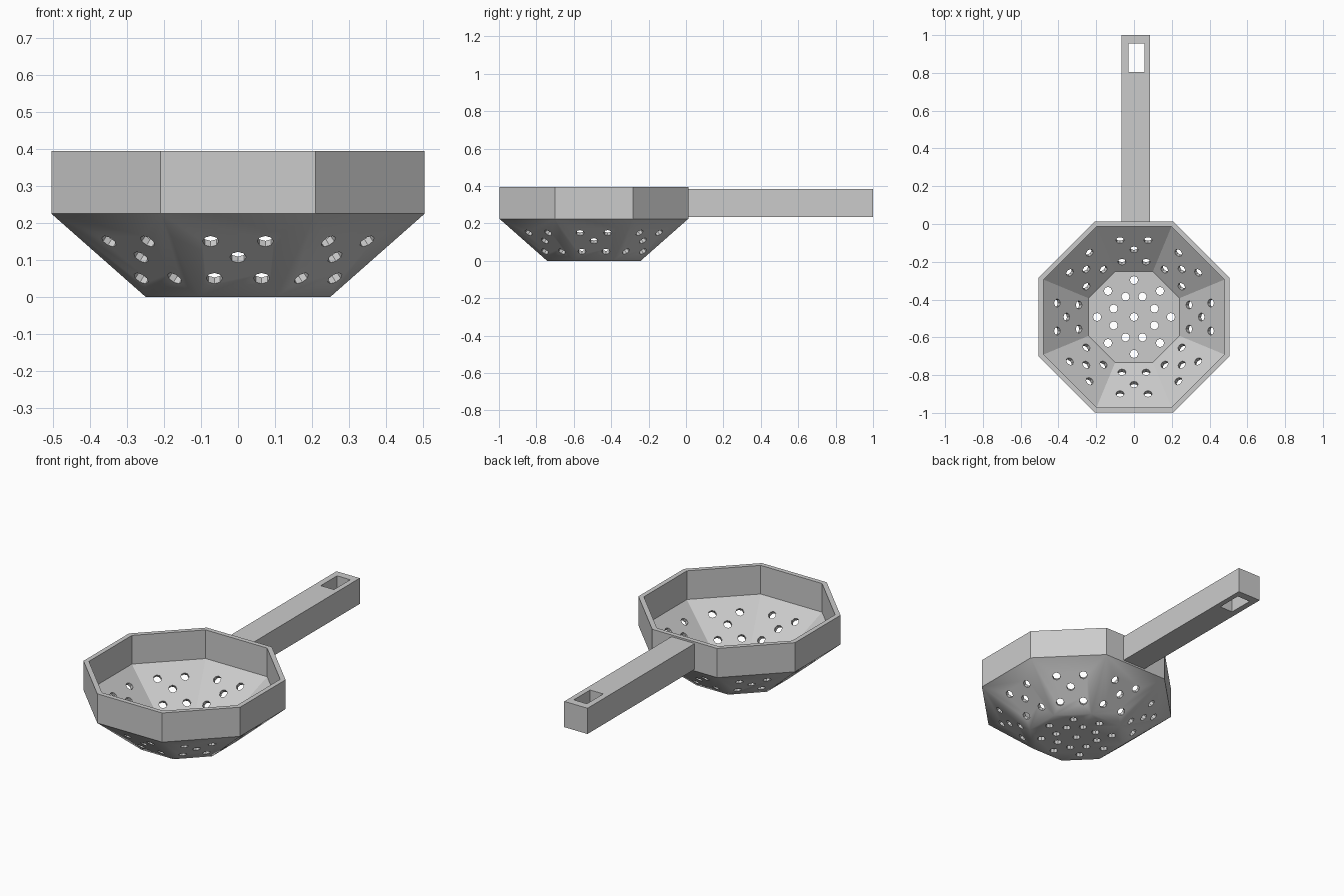
import bpy, bmesh
from math import pi, cos, sin
from mathutils import Vector, Matrix

if "Cube" in bpy.data.objects:
    bpy.data.objects.remove(bpy.data.objects["Cube"])

CY = -0.4925                      # centre of the bowl in y
CENTRE = Vector((0, CY, 0))
COR = cos(pi / 8)                 # apothem -> corner radius factor


def finish(bm, name):
    bmesh.ops.recalc_face_normals(bm, faces=bm.faces)
    mesh = bpy.data.meshes.new(name)
    bm.to_mesh(mesh)
    bm.free()
    obj = bpy.data.objects.new(name, mesh)
    bpy.context.collection.objects.link(obj)
    return obj


def cut(obj, cutter):
    mod = obj.modifiers.new("cut", 'BOOLEAN')
    mod.object = cutter
    mod.operation = 'DIFFERENCE'
    mod.solver = 'EXACT'
    bpy.context.view_layer.objects.active = obj
    bpy.ops.object.modifier_apply(modifier=mod.name)
    bpy.data.objects.remove(cutter)


def box(name, x0, x1, y0, y1, z0, z1):
    bm = bmesh.new()
    m = (Matrix.Translation(((x0 + x1) / 2, (y0 + y1) / 2, (z0 + z1) / 2))
         @ Matrix.Diagonal((x1 - x0, y1 - y0, z1 - z0, 1)))
    bmesh.ops.create_cube(bm, size=1, matrix=m)
    return finish(bm, name)


# Bowl: octagonal shell lofted through (apothem, z) rings
profile = [(0.25, 0), (0.505, 0.225), (0.505, 0.395),
           (0.478, 0.395), (0.478, 0.228), (0.24, 0.022)]
bm = bmesh.new()
rings = []
for a, z in profile:
    rings.append([bm.verts.new(CENTRE + Vector((a / COR * cos((k + 0.5) * pi / 4),
                                                a / COR * sin((k + 0.5) * pi / 4), z)))
                  for k in range(8)])
for i, (lo, hi) in enumerate(zip(rings, rings[1:])):
    for k in range(8):
        n = (k + 1) % 8
        f = bm.faces.new((lo[k], lo[n], hi[n], hi[k]))
        f.smooth = i == 0         # only the outer underside is soft
bm.faces.new(rings[0]).smooth = True
bm.faces.new(rings[-1])
bowl = finish(bm, "bowl")

# Drain holes: centre, two rings in the floor, five per sloping side
bm = bmesh.new()


def hole(pos, direction):
    rot = direction.to_track_quat('Z', 'Y').to_matrix().to_4x4()
    bmesh.ops.create_cone(bm, cap_ends=True, segments=8, radius1=0.022, radius2=0.022,
                          depth=0.11, matrix=Matrix.Translation(pos) @ rot)


down = Vector((0, 0, 1))
hole(CENTRE, down)
for k in range(8):
    for r, off in ((0.195, 0), (0.117, pi / 8)):
        a = k * pi / 4 + off
        hole(CENTRE + Vector((r * cos(a), r * sin(a), 0)), down)
    turn = Matrix.Rotation(k * pi / 4, 3, 'Z')
    for t, z in ((-0.074, 0.15), (0.074, 0.15), (0, 0.107), (-0.064, 0.05), (0.064, 0.05)):
        r = 0.25 + 0.255 * z / 0.225
        hole(CENTRE + turn @ Vector((r, t, z)), turn @ Vector((0.225, 0, -0.255)))
cut(bowl, finish(bm, "drain_cutter"))

# Handle with hanging slot
handle = box("handle", -0.065, 0.085, 0.005, 1.0, 0.235, 0.385)
cut(handle, box("slot_cutter", -0.03, 0.055, 0.805, 0.955, 0.1, 0.5))
